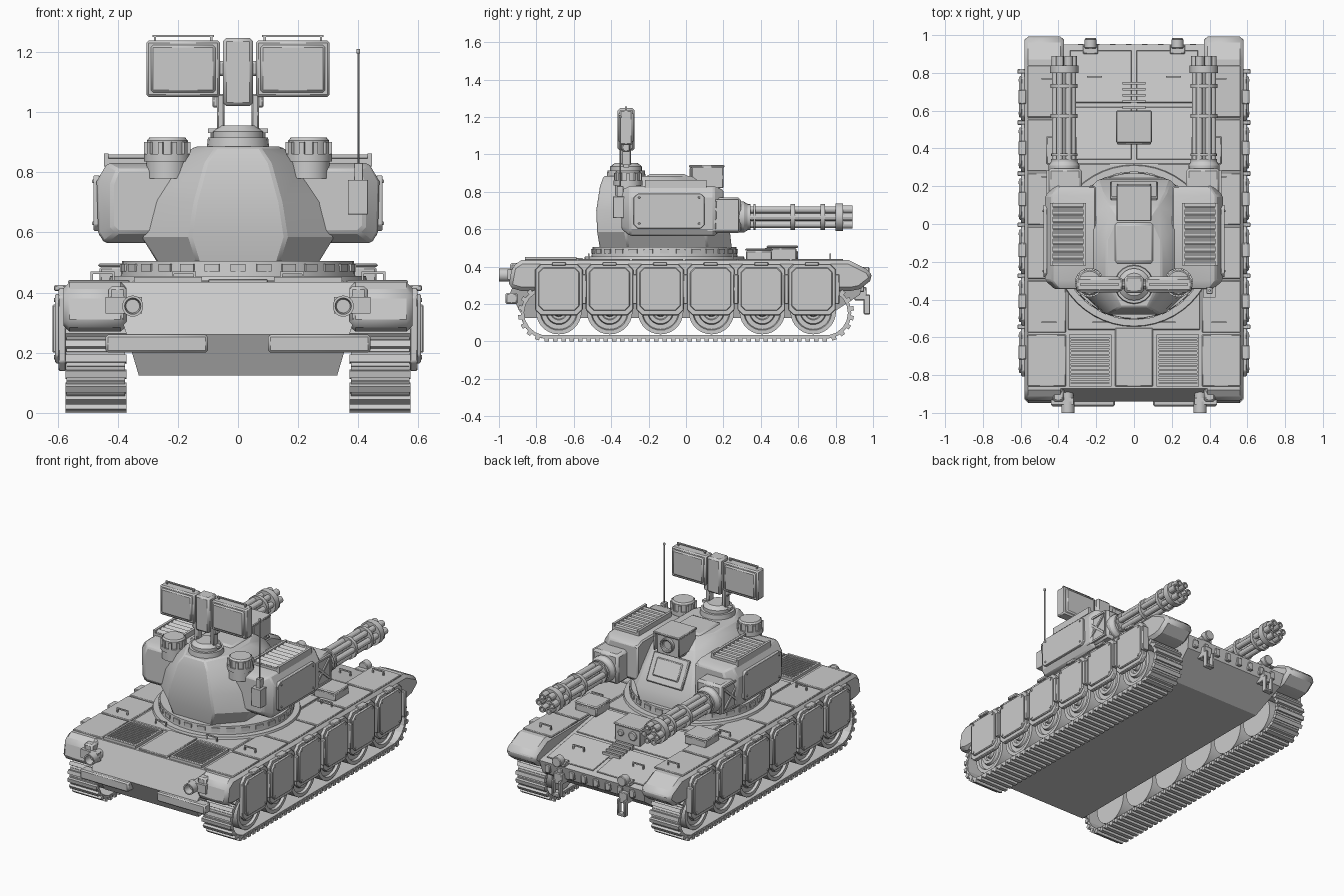
import bpy, bmesh, math
from mathutils import Matrix, Vector
PI = math.pi

# ---------- geometry helpers: each returns (verts, faces) ----------
def box(x0, x1, y0, y1, z0, z1, rot=None):
    c = Vector(((x0 + x1) / 2, (y0 + y1) / 2, (z0 + z1) / 2))
    v = [Vector((x, y, z)) for z in (z0, z1) for x, y in ((x0, y0), (x1, y0), (x1, y1), (x0, y1))]
    if rot:
        m = Matrix.Rotation(rot[0], 3, rot[1])
        v = [m @ (p - c) + c for p in v]
    return v, [(3, 2, 1, 0), (4, 5, 6, 7)] + [(i, (i + 1) % 4, 4 + (i + 1) % 4, 4 + i) for i in range(4)]

def loft(rings):
    n, k = len(rings[0]), len(rings)
    f = [(j * n + i, j * n + (i + 1) % n, (j + 1) * n + (i + 1) % n, (j + 1) * n + i)
         for j in range(k - 1) for i in range(n)]
    return [p for r in rings for p in r], f + [tuple(range(n))[::-1], tuple(range((k - 1) * n, k * n))]

def lathe(c, axis, prof, n=24):
    """prof: list of (offset along axis, radius)"""
    def pt(o, r, a):
        u, w = r * math.cos(a), r * math.sin(a)
        d = {'X': (o, u, w), 'Y': (u, o, w), 'Z': (u, w, o)}[axis]
        return Vector(c) + Vector(d)
    return loft([[pt(o, r, 2 * PI * i / n) for i in range(n)] for o, r in prof])

def cyl(c, axis, r, length, n=24):
    return lathe(c, axis, [(0, r), (length, r)], n)

def prism_x(pts, x0, x1):
    return loft([[(x, y, z) for y, z in pts] for x in (x0, x1)])

def chamfer_rect(y0, y1, z0, z1, c):
    return [(y0 + c, z0), (y1 - c, z0), (y1, z0 + c), (y1, z1 - c),
            (y1 - c, z1), (y0 + c, z1), (y0, z1 - c), (y0, z0 + c)]

def handle(x, y, z, w=.04, h=.025, t=.004):
    return [box(x - w, x + w, y - t, y + t, z + h - 2 * t, z + h),
            box(x - w, x - w + 2 * t, y - t, y + t, z - .02, z + h),
            box(x + w - 2 * t, x + w, y - t, y + t, z - .02, z + h)]

def make(name, geoms, bevel=0, mirror=False):
    bm = bmesh.new()
    for v, f in geoms:
        vs = [bm.verts.new(p) for p in v]
        for q in f:
            bm.faces.new([vs[i] for i in q])
    bmesh.ops.recalc_face_normals(bm, faces=bm.faces)
    me = bpy.data.meshes.new(name)
    bm.to_mesh(me)
    bm.free()
    ob = bpy.data.objects.new(name, me)
    bpy.context.collection.objects.link(ob)
    for p in me.polygons:
        p.use_smooth = True
    me.set_sharp_from_angle(angle=math.radians(25))
    if bevel:
        b = ob.modifiers.new("bevel", 'BEVEL')
        b.width, b.segments, b.limit_method, b.angle_limit = bevel, 1, 'ANGLE', math.radians(35)
    if mirror:
        ob.modifiers.new("mirror", 'MIRROR').use_mirror_merge = False
    return ob

# ---------- hull ----------
prof = [(-.87, .435, .43), (-.94, .26, .37), (-.87, .125, .33), (.74, .125, .33),
        (.93, .25, .36), (.95, .33, .37), (.3, .435, .43)]
make("hull", [loft([[(s * w, y, z) for y, z, w in prof] for s in (-1, 1)])])
fender = [(-.88, .435), (-.93, .40), (-.95, .29), (-.88, .27), (.88, .27), (.93, .28), (1, .335), (.98, .38), (.87, .435)]
make("fender", [prism_x(fender, .37, .58)], .02, True)
make("deck_panel", [box(.36, .565, -.86 + i * .285, -.585 + i * .285, .43, .442) for i in range(6)], .004, True)
make("centre_deck", [box(-.1, .1, -.86, -.55, .43, .445), box(-.35, .35, -.56, .32, .43, .441)], .004)
tilt = (math.radians(-9.2), 'X')
make("glacis_plate", [box(.012, .34, .34, .62, .41, .418, tilt), box(.012, .34, .64, .92, .364, .372, tilt)], .003, True)
make("glacis_louvre", [box(-.06, .06, .61 + i * .032, .625 + i * .032, .37 - i * .004, .412 - i * .005) for i in range(5)])
make("engine_grille", [box(.12, .345, -.86, -.845, .43, .452), box(.12, .345, -.6, -.585, .43, .452),
     box(.12, .132, -.86, -.585, .43, .452), box(.333, .345, -.86, -.585, .43, .452)]
     + [box(.13, .335, -.838 + i * .02, -.828 + i * .02, .43, .449) for i in range(12)], 0, True)
make("grab_handle", handle(.45, .25, .445) + handle(.45, -.52, .445) + handle(.45, .77, .445)
     + handle(.21, .78, .375) + handle(.18, -.52, .445), 0, True)
make("fender_box", [box(.31, .46, .32, .46, .43, .485), box(.305, .465, .315, .465, .485, .497)], .006, True)
make("driver_periscope", [box(-.09, .09, .42, .59, .38, .5), box(-.095, .095, .43, .6, .5, .512),
     cyl((-.04, .57, .455), 'Y', .028, .03), cyl((.045, .57, .455), 'Y', .02, .03)], .005)

# ---------- hull ends ----------
make("rear_bumper", [box(.1, .44, -.965, -.9, .2, .26)], .008, True)
make("rear_plate_frame", [box(.37, .43, -.94, -.86, .3, .42)], .01, True)
make("exhaust", [lathe((.35, -1, .355), 'Y', [(.05, .022), (0, .027), (0, .035), (.06, .035), (.06, .03), (.12, .03)]),
     box(.32, .44, -.955, -.92, .33, .385)], 0, True)
make("front_slots", [box(-.3 + i * .085, -.265 + i * .085, .92, .953, .265, .315) for i in range(8)], .004)
make("tow_hook", [box(.2, .26, .9, .965, .22, .29), box(.2, .212, .95, .985, .15, .25),
     box(.248, .26, .95, .985, .15, .25), box(.2, .26, .95, .985, .145, .162)], .004, True)
make("headlight", [cyl((.23, .93, .365), 'Y', .032, .05, 16), box(.19, .27, .9, .95, .33, .36)], .004, True)

# ---------- side skirts ----------
skirt, bolts, hinge = [], [], []
for i in range(6):
    a = -.807 + i * .2705
    b = a + .255
    skirt += [prism_x(chamfer_rect(a, b, .14, .415, .03), .572, .597),
              prism_x(chamfer_rect(a + .018, b - .018, .165, .395, .025), .59, .608)]
    bolts += [cyl((.6, y, z), 'X', .007, .012, 8) for y in (a + .04, b - .04) for z in (.185, .375)]
    hinge += [box(.57, .617, b - .005, b + .02, .2, .36), box(.57, .612, a + .09, a + .165, .405, .425)]
make("side_skirt", skirt, .004, True)
make("skirt_bolts", bolts, 0, True)
make("skirt_hinges", hinge, .004, True)

# ---------- running gear ----------
wheel = [(0, .122), (.17, .122), (.17, .1), (.155, .095), (.155, .07), (.172, .065), (.172, .045),
         (.16, .04), (.16, .028), (.18, .024)]
make("road_wheels", [lathe((.385, -.68 + i * .272, .16), 'X', wheel, 28) for i in range(6)], 0, True)
L, R, N = .745, .128, 84
per = 4 * L + 2 * PI * R
links = []
for i in range(N):
    s = i * per / N
    if s < 2 * L: y, z, a = -L + s, 0, 0
    elif s < 2 * L + PI * R: a = (s - 2 * L) / R; y, z = L + R * math.sin(a), R - R * math.cos(a)
    elif s < 4 * L + PI * R: y, z, a = L - (s - 2 * L - PI * R), 2 * R, PI
    else: a = PI + (s - 4 * L - PI * R) / R; y, z = -L + R * math.sin(a), R - R * math.cos(a)
    z += .025
    oy, oz = y + math.sin(a) * .012, z - math.cos(a) * .012
    links += [box(.375, .57, y - .0235, y + .0235, z - .009, z + .009, (a, 'X')),
              box(.37, .574, oy - .012, oy + .012, oz - .013, oz + .013, (a, 'X'))]
make("track", links, 0, True)

# ---------- turret ----------
make("turret_ring", [lathe((0, -.115, 0), 'Z', [(.42, .435), (.455, .425), (.455, .39), (.505, .385)], 48)])
make("ring_teeth", [box(.375 * math.cos(t) - .018, .375 * math.cos(t) + .018, -.115 + .375 * math.sin(t) - .025,
     -.115 + .375 * math.sin(t) + .025, .47, .495, (t, 'Z')) for t in [2 * PI * i / 28 for i in range(28)]])
rings = []
for z, w, y0, y1 in ((.495, .265, -.46, .245), (.585, .32, -.475, .235), (.70, .285, -.48, .17),
                     (.83, .215, -.46, .10), (.885, .145, -.44, .03)):
    half = [(.5 * w, y0), (w, y0 + .15), (w, y1 - .13), (.6 * w, y1)]
    rings.append([(x, y, z) for x, y in half] + [(-x, y, z) for x, y in half[::-1]])
make("turret_body", [loft(rings)], .008)
slope = (math.radians(-62), 'X')
make("turret_front_plate", [box(-.125, .125, .085, .265, .69, .714, slope), box(-.09, .09, .125, .235, .70, .722, slope)], .006)
make("roof_plate", [prism_x([(-.22, .87), (.02, .87), (.0, .895), (-.2, .895)], -.1, .1)], .01)
make("front_sight", [box(-.08, .08, .02, .18, .8, .93), box(-.092, .092, .015, .205, .93, .943),
     box(-.092, -.08, .03, .2, .82, .935), box(.08, .092, .03, .2, .82, .935),
     lathe((0, .17, .87), 'Y', [(0, .045), (.03, .045), (.03, .035), (.015, .03)])], .004)

# ---------- side pods ----------
pod = [(.2, .565), (.445, .565), (.465, .6), (.47, .77), (.435, .83), (.2, .83)]
inset = [(.2, .6), (.40, .6), (.42, .62), (.42, .76), (.4, .81), (.2, .81)]
make("gun_pod", [loft([[(x, -.345, z) for x, z in inset], [(x, -.30, z) for x, z in pod],
     [(x, .15, z) for x, z in pod], [(x, .2, z) for x, z in inset]])], .008, True)
make("pod_side_plate", [prism_x(chamfer_rect(-.28, .1, .605, .79, .02), .46, .48)]
     + [cyl((.475, y, z), 'X', .007, .01, 8) for y in (-.25, .07) for z in (.63, .77)], .004, True)
make("pod_louvre", [box(.255, .445, -.22, .11, .82, .845), box(.255, .27, -.22, .11, .84, .862),
     box(.43, .445, -.22, .11, .84, .862)]
     + [box(.27, .43, -.207 + i * .039, -.182 + i * .039, .842, .854, (.5, 'X')) for i in range(8)], 0, True)
make("roof_hatch_drum", [lathe((.235, -.31, 0), 'Z', [(.78, .07), (.835, .07), (.835, .077), (.86, .077), (.86, .068),
     (.905, .068), (.915, .06)], 20)]
     + [box(.235 + .07 * math.cos(t) - .007, .235 + .07 * math.cos(t) + .007, -.31 + .07 * math.sin(t) - .008,
        -.31 + .07 * math.sin(t) + .008, .86, .9, (t, 'Z')) for t in [PI * i / 5 for i in range(10)]], 0, True)

# ---------- rotary guns ----------
GX, GZ = .37, .665
make("gun_mount", [box(.275, .455, .1, .295, .58, .77)], .015, True)
make("mount_brace", [box(.45, .463, .1, .29, .668, .682, (s * .72, 'X')) for s in (-1, 1)]
     + [box(.45, .462, y, y + .012, .59, .76) for y in (.115, .27)]
     + [box(.45, .462, .115, .282, z, z + .012) for z in (.59, .748)], 0, True)
guns = [lathe((GX, 0, GZ), 'Y', [(.28, .082), (.31, .082), (.33, .07), (.345, .07), (.345, .05)], 20),
        cyl((GX, .3, GZ), 'Y', .024, .52, 12)]
for i in range(6):
    t = PI * i / 3
    guns.append(lathe((GX + .046 * math.cos(t), 0, GZ + .046 * math.sin(t)), 'Y',
                      [(.3, .018), (.83, .018), (.83, .021), (.89, .021), (.89, .012), (.85, .012)], 12))
for y, w, r in ((.36, .012, .07), (.56, .022, .071), (.72, .022, .071), (.8, .04, .075)):
    guns.append(cyl((GX, y, GZ), 'Y', r, w, 18))
make("rotary_gun", guns, 0, True)

# ---------- radar and antenna ----------
make("radar_pedestal", [lathe((0, -.32, 0), 'Z', [(.87, .105), (.915, .1), (.915, .085), (.935, .085), (.955, .06)], 20),
     box(-.1, .1, -.335, -.305, .93, .945)])
make("radar_arm", [box(.045, .07, -.345, -.295, .93, 1.06), box(.05, .085, -.34, -.30, 1.015, 1.06)], .005, True)
make("radar_hub", [box(-.05, .05, -.365, -.275, 1.02, 1.247)], .012)
make("radar_panel", [box(.06, .305, -.355, -.285, 1.05, 1.238), box(.075, .29, -.363, -.277, 1.065, 1.223),
     box(.03, .08, -.335, -.305, 1.12, 1.17)], .008, True)
make("radar_rail", [box(.08, .285, -.325, -.315, 1.25, 1.257)]
     + [box(x, x + .008, -.325, -.315, 1.23, 1.255) for x in (.085, .272)], 0, True)
make("antenna", [box(.365, .432, -.39, -.33, .66, .775), box(.385, .415, -.37, -.335, .77, .83),
     cyl((.4, -.352, .8), 'Z', .004, .4, 8), cyl((.4, -.352, 1.195), 'Z', .007, .015, 8)], .004)
